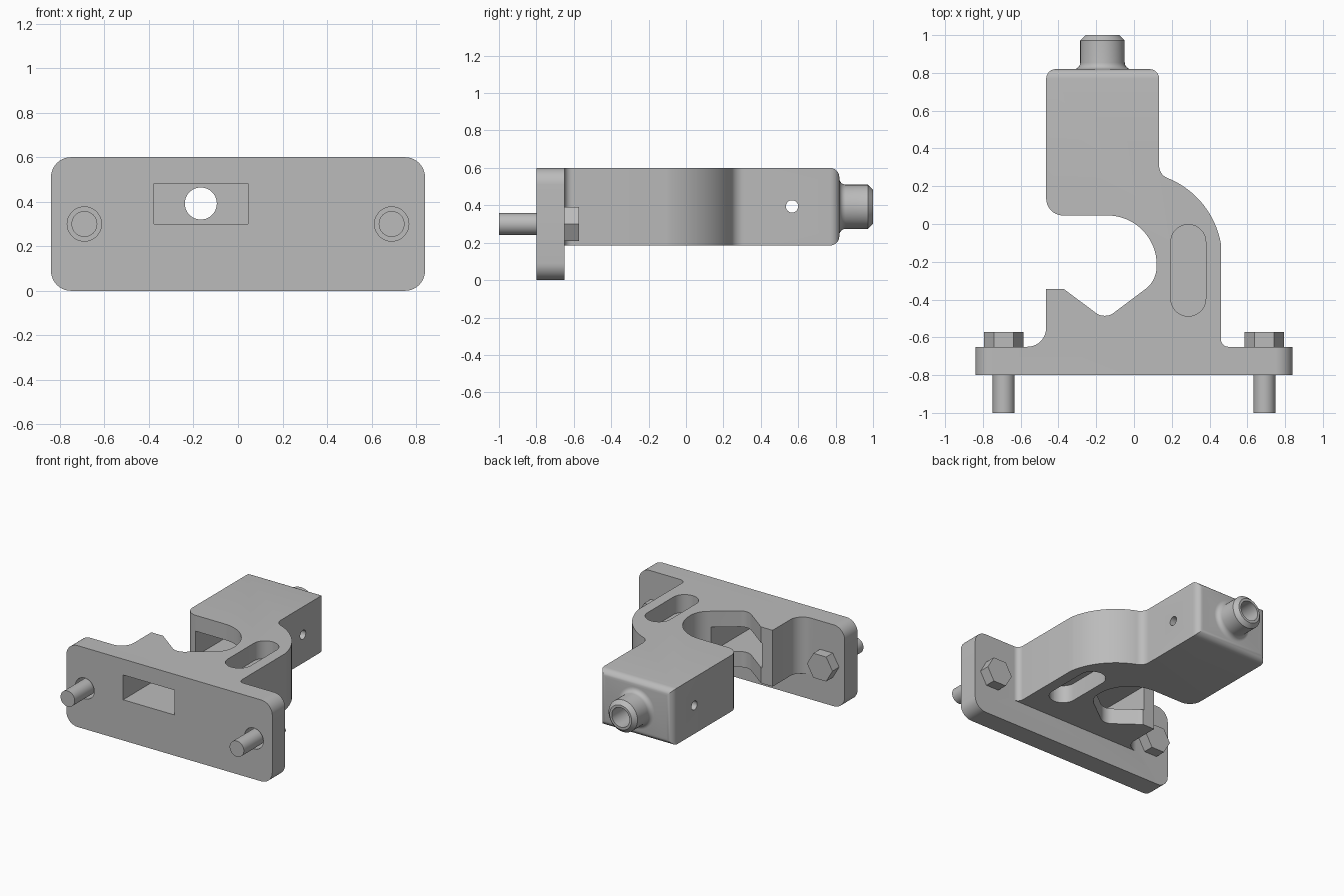
import bpy, bmesh
from math import sin, cos, pi, tan, radians
from mathutils import Vector

if "Cube" in bpy.data.objects:
    bpy.data.objects.remove(bpy.data.objects["Cube"])

metal = bpy.data.materials.new("grey metal")
metal.use_nodes = True
GREY = (0.5, 0.5, 0.5, 1)
metal.diffuse_color = GREY
metal.node_tree.nodes["Principled BSDF"].inputs["Base Color"].default_value = GREY


def arc(cx, cy, r, a0, a1, n=16):
    angles = [radians(a0 + (a1 - a0) * i / n) for i in range(n + 1)]
    return [(cx + r * cos(a), cy + r * sin(a), 0) for a in angles]


def circle(cx, cy, r, n=40):
    return arc(cx, cy, r, 0, 360, n)[:-1]


def box(x0, y0, x1, y1, r=0):
    return [(x0, y0, r), (x1, y0, r), (x1, y1, r), (x0, y1, r)]


def rounded(points, n=10):
    """Replace each (x, y, radius) corner by a fillet."""
    out = []
    for i, (x, y, r) in enumerate(points):
        p = Vector((x, y))
        if r == 0:
            out.append(p)
            continue
        u = (Vector(points[i - 1][:2]) - p).normalized()
        v = (Vector(points[(i + 1) % len(points)][:2]) - p).normalized()
        half = u.angle(v) / 2
        centre = p + (u + v).normalized() * r / sin(half)
        a = p + u * r / tan(half) - centre
        b = p + v * r / tan(half) - centre
        sweep = a.angle(b)
        for k in range(n + 1):
            t = k / n
            out.append(centre + (a * sin((1 - t) * sweep) + b * sin(t * sweep)) / sin(sweep))
    return out


def finish(name, bm):
    bmesh.ops.recalc_face_normals(bm, faces=bm.faces)
    mesh = bpy.data.meshes.new(name)
    bm.to_mesh(mesh)
    bm.free()
    mesh.materials.append(metal)
    ob = bpy.data.objects.new(name, mesh)
    bpy.context.collection.objects.link(ob)
    return ob


def prism(name, points, lo, hi, axis="z", back_round=0):
    """Extrude a rounded outline along an axis."""
    place = {"z": lambda u, v, w: (u, v, w),
             "y": lambda u, v, w: (u, w, v),
             "x": lambda u, v, w: (w, u, v)}[axis]
    pts = rounded(points)
    bm = bmesh.new()
    a, b = [[bm.verts.new(place(p[0], p[1], w)) for p in pts] for w in (lo, hi)]
    bm.faces.new(a)
    bm.faces.new(b)
    for i in range(len(pts)):
        bm.faces.new((a[i - 1], a[i], b[i], b[i - 1]))
    bmesh.ops.recalc_face_normals(bm, faces=bm.faces)
    if back_round:
        top = max(v.co.y for v in bm.verts)
        edges = [e for e in bm.edges if all(v.co.y > top - 1e-4 for v in e.verts)]
        bmesh.ops.bevel(bm, geom=edges, offset=back_round, segments=6,
                        profile=0.5, affect="EDGES")
    return finish(name, bm)


def lathe(name, profile, x, z, n=40):
    """Turn (radius, y) pairs around a line along y."""
    bm = bmesh.new()
    rings = [[bm.verts.new((p[0], y, p[1])) for p in circle(x, z, r, n)]
             for r, y in profile]
    for a, b in zip(rings, rings[1:]):
        for i in range(n):
            bm.faces.new((a[i - 1], a[i], b[i], b[i - 1]))
    bm.faces.new(rings[0])
    bm.faces.new(rings[-1])
    return finish(name, bm)


def combine(ob, other, operation):
    bpy.context.view_layer.objects.active = ob
    mod = ob.modifiers.new("combine", "BOOLEAN")
    mod.operation, mod.object, mod.solver = operation, other, "EXACT"
    bpy.ops.object.modifier_apply(modifier=mod.name)
    bpy.data.objects.remove(other)


def smooth(ob):
    bpy.ops.object.select_all(action="DESELECT")
    ob.select_set(True)
    bpy.context.view_layer.objects.active = ob
    bpy.ops.object.shade_smooth_by_angle(angle=radians(30))


BOTTOM, TOP = 0.185, 0.6
BORE_X, BORE_Z = -0.167, 0.392
BOLT_X, BOLT_Z = 0.69, 0.3

# Hooked body: outer arm, rear block, round throat, V-shaped jaw
outline = [(-0.6, -0.7, 0), (0.6, -0.7, 0), (0.6, -0.65, 0), (0.46, -0.65, 0.04)]
outline += arc(0.007, -0.184, 0.46, 10, 67)
outline += [(0.133, 0.26, 0.07), (0.133, 0.82, 0), (-0.465, 0.82, 0),
            (-0.465, 0.045, 0.09)]
outline += arc(-0.14, -0.215, 0.26, 90, 0)
outline += [(0.12, -0.3, 0.15), (-0.155, -0.506, 0.08), (-0.37, -0.345, 0),
            (-0.465, -0.345, 0), (-0.465, -0.65, 0.1), (-0.6, -0.65, 0)]
bracket = prism("bracket_body", outline, BOTTOM, TOP, back_round=0.05)

# Mounting plate
combine(bracket, prism("plate", box(-0.84, 0, 0.84, TOP, 0.09), -0.8, -0.65, "y"), "UNION")

# Rear nozzle with filleted root and chamfered end
root = [(0.152 - 0.034 * sin(t * pi / 12), 0.82 + 0.034 * (1 - cos(t * pi / 12)))
        for t in range(7)]
nozzle = lathe("nozzle", [(0.152, 0.77)] + root + [(0.118, 0.972), (0.09, 1.0)],
               BORE_X, BORE_Z)
combine(bracket, nozzle, "UNION")

# Rectangular channel, bore and cross pin hole
cutters = [
    prism("channel", box(-0.377, 0.3, 0.044, 0.483), -0.9, 0.7, "y"),
    prism("bore", circle(BORE_X, BORE_Z, 0.072), 0.6, 1.1, "y"),
    prism("pin_hole", circle(0.567, 0.394, 0.033, 24), -0.6, 0.3, "x"),
]
# Slot pockets in both faces of the arm
slot = box(0.195, -0.488, 0.38, -0.003, 0.0922)
cutters += [prism("slot_top", slot, TOP - 0.13, TOP + 0.1),
            prism("slot_bottom", slot, BOTTOM - 0.1, BOTTOM + 0.13)]
# Clearance holes for the bolts
cutters += [prism("bolt_hole", circle(s * BOLT_X, BOLT_Z, 0.077), -0.9, -0.6, "y")
            for s in (-1, 1)]
for cutter in cutters:
    combine(bracket, cutter, "DIFFERENCE")
smooth(bracket)

# Hex bolts
for side, s in (("right", -1), ("left", 1)):
    shank = lathe(side + "_bolt_shank", [(0.058, -1.0), (0.058, -0.64)], s * BOLT_X, BOLT_Z, 32)
    smooth(shank)
    lathe(side + "_bolt_head", [(0.104, -0.65), (0.104, -0.573)], s * BOLT_X, BOLT_Z, 6)
